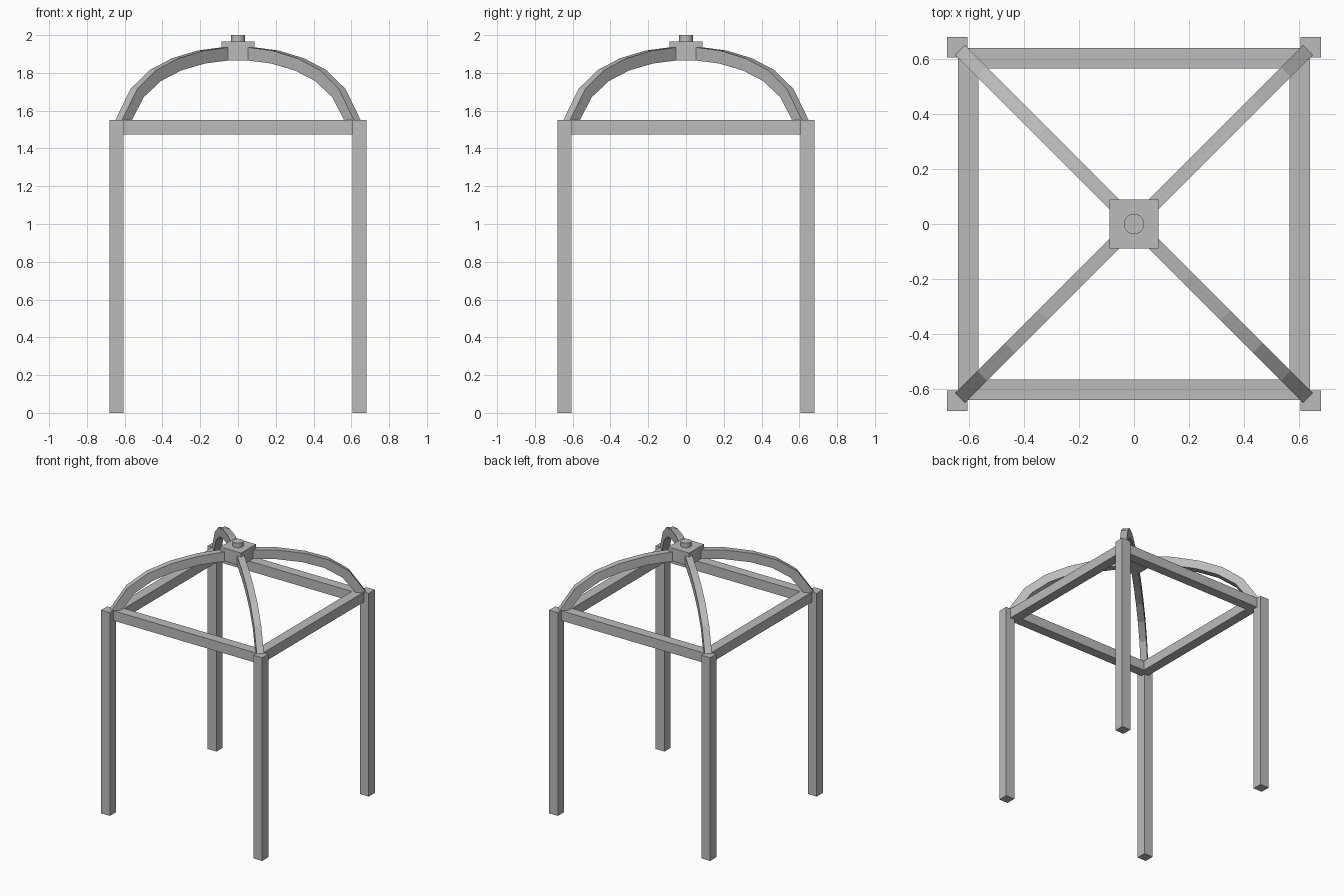
import bpy, bmesh, math
from mathutils import Matrix

cube = bpy.data.objects.get("Cube")
if cube:
    bpy.data.objects.remove(cube, do_unlink=True)

grey = bpy.data.materials.new("plain grey")
grey.use_nodes = True
grey.diffuse_color = (0.5, 0.5, 0.5, 1)
grey.node_tree.nodes["Principled BSDF"].inputs["Base Color"].default_value = (0.5, 0.5, 0.5, 1)


def finish(name, bm):
    bmesh.ops.recalc_face_normals(bm, faces=bm.faces)
    mesh = bpy.data.meshes.new(name)
    bm.to_mesh(mesh)
    bm.free()
    mesh.materials.append(grey)
    obj = bpy.data.objects.new(name, mesh)
    bpy.context.collection.objects.link(obj)
    return obj


def box(name, low, high):
    bm = bmesh.new()
    size = [b - a for a, b in zip(low, high)]
    mid = [(a + b) / 2 for a, b in zip(low, high)]
    bmesh.ops.create_cube(bm, size=1, matrix=Matrix.Translation(mid) @ Matrix.Diagonal((*size, 1)))
    return finish(name, bm)


def rib(name, angle):
    """Curved bar with a rectangular section, rising from a post to the hub."""
    outer = [(0.893, 1.55), (0.78, 1.715), (0.636, 1.815), (0.47, 1.877),
             (0.28, 1.918), (0.07, 1.938)]
    inner = [(0.82, 1.55), (0.73, 1.672), (0.60, 1.758), (0.45, 1.813),
             (0.27, 1.85), (0.07, 1.868)]
    bm = bmesh.new()
    rings = []
    for (ro, zo), (ri, zi) in zip(outer, inner):
        rings.append([bm.verts.new(p) for p in (
            (ro, -0.025, zo), (ro, 0.025, zo), (ri, 0.025, zi), (ri, -0.025, zi))])
    for a, b in zip(rings, rings[1:]):
        for i in range(4):
            j = (i + 1) % 4
            bm.faces.new((a[i], a[j], b[j], b[i]))
    bm.faces.new(rings[0])
    bm.faces.new(rings[-1])
    bm.transform(Matrix.Rotation(angle, 4, "Z"))
    return finish(name, bm)


# Four corner posts, each with a roof rib
corners = [("back_left", 1, 1), ("back_right", -1, 1), ("front_right", -1, -1), ("front_left", 1, -1)]
for name, sx, sy in corners:
    cx, cy = 0.6425 * sx, 0.6425 * sy
    box(name + "_post", (cx - 0.0375, cy - 0.0375, 0), (cx + 0.0375, cy + 0.0375, 1.55))
    rib(name + "_rib", math.atan2(sy, sx))

# Top rails joining the posts
for name, s in (("front", -1), ("back", 1)):
    box(name + "_rail", (-0.605, 0.6025 * s - 0.0375, 1.475), (0.605, 0.6025 * s + 0.0375, 1.55))
for name, s in (("right", -1), ("left", 1)):
    box(name + "_rail", (0.6025 * s - 0.0375, -0.605, 1.475), (0.6025 * s + 0.0375, 0.605, 1.55))

# Hub block and round finial
box("hub_block", (-0.0885, -0.0885, 1.865), (0.0885, 0.0885, 1.965))
bm = bmesh.new()
bmesh.ops.create_cone(bm, cap_ends=True, segments=24, radius1=0.037, radius2=0.037, depth=0.06,
                      matrix=Matrix.Translation((0, 0, 1.97)))
finial = finish("finial", bm)
bpy.ops.object.select_all(action="DESELECT")
finial.select_set(True)
bpy.context.view_layer.objects.active = finial
bpy.ops.object.shade_smooth_by_angle()
